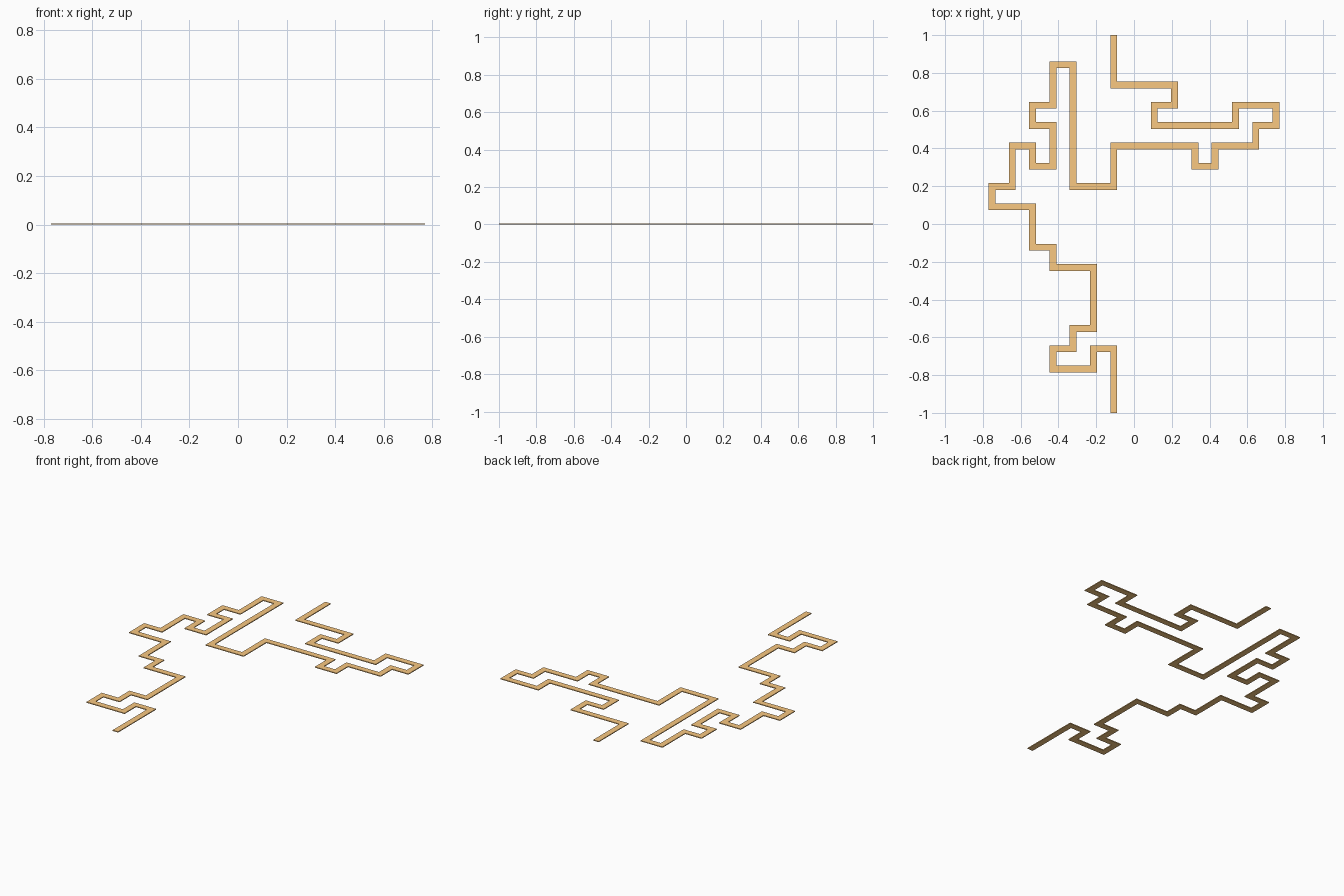
import bpy, bmesh
from mathutils import Vector

if "Cube" in bpy.data.objects:
    bpy.data.objects.remove(bpy.data.objects["Cube"])

PITCH, TOP_ROW, WIDTH, HEIGHT = 0.1074, 0.843, 0.036, 0.005

# Centre line on the maze grid: alternating column (x) and row (y) targets
col, row = -1, (TOP_ROW - 1) / PITCH
points = [(col, row)]
turns = [1, 2, 2, 1, 3, 5, 2, 7, 3, 6, 4, 4, 5, 3, 4, -1, 6, -3, 0, -4,
         2, -5, 3, -4, 5, -5, 4, -6, 6, -7, 7, -5, 9, -4, 10, -2, 13, -3,
         14, -4, 15, -2, 14, -1, (TOP_ROW + 1) / PITCH]
for n, t in enumerate(turns):
    if n % 2:
        col = t
    else:
        row = t
    points.append((col, row))
path = [Vector((c * PITCH, TOP_ROW - r * PITCH)) for c, r in points]


def side_normal(a, b):
    d = (b - a).normalized()
    return Vector((-d.y, d.x))


# Flat strip with mitred corners, one quad per straight run
bm = bmesh.new()
pairs = []
for i, p in enumerate(path):
    normals = []
    if i > 0:
        normals.append(side_normal(path[i - 1], p))
    if i < len(path) - 1:
        normals.append(side_normal(p, path[i + 1]))
    off = sum(normals, Vector((0, 0))) * WIDTH / 2
    pairs.append([bm.verts.new((*(p + s * off), 0)) for s in (1, -1)])
for (l0, r0), (l1, r1) in zip(pairs, pairs[1:]):
    bm.faces.new((l0, r0, r1, l1))

# Raise the strip to a thin solid
top = bmesh.ops.extrude_face_region(bm, geom=bm.faces[:], use_keep_orig=True)
bmesh.ops.translate(bm, vec=(0, 0, HEIGHT),
                    verts=[v for v in top["geom"] if isinstance(v, bmesh.types.BMVert)])
bmesh.ops.recalc_face_normals(bm, faces=bm.faces[:])

mesh = bpy.data.meshes.new("maze_path")
bm.to_mesh(mesh)
bm.free()
mat = bpy.data.materials.new("tan")
mat.diffuse_color = (0.95, 0.58, 0.22, 1)
mat.use_nodes = True
mat.node_tree.nodes["Principled BSDF"].inputs["Base Color"].default_value = mat.diffuse_color
mesh.materials.append(mat)
bpy.context.collection.objects.link(bpy.data.objects.new("maze_path", mesh))
